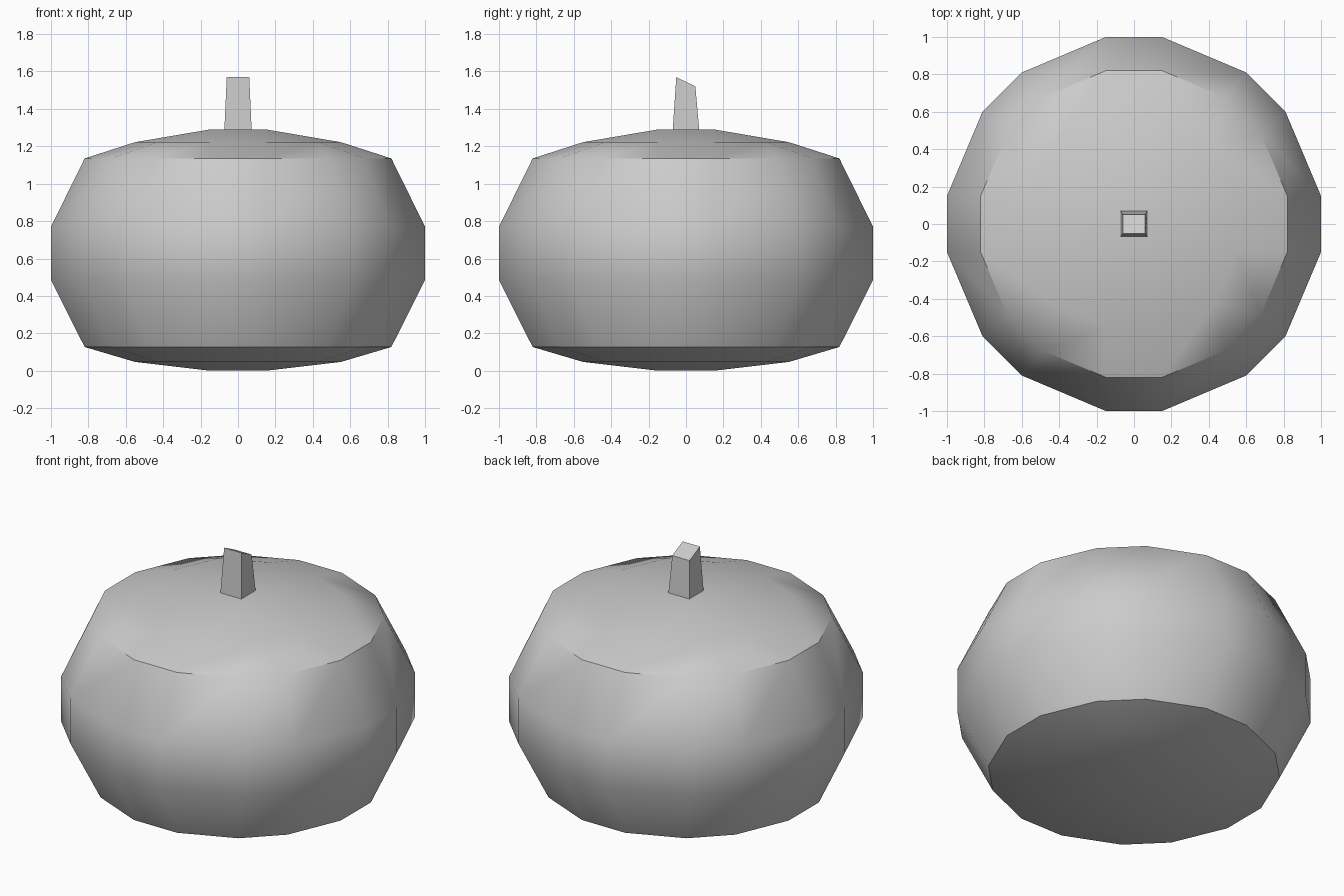
import bpy, bmesh, math

if "Cube" in bpy.data.objects:
    bpy.data.objects.remove(bpy.data.objects["Cube"])

bm = bmesh.new()


def ring(quarter, z):
    """Repeat a quarter profile four times around z, counter-clockwise."""
    verts = []
    for k in range(4):
        c, s = [(1, 0), (0, 1), (-1, 0), (0, -1)][k]
        verts += [bm.verts.new((x * c - y * s, x * s + y * c, z)) for x, y in quarter]
    return verts


WIDE = [(0.15, -1.0), (0.60, -0.81), (0.81, -0.60), (1.0, -0.15)]
SHOULDER = [(0.15, -0.82), (0.48, -0.68), (0.68, -0.48), (0.82, -0.15)]
CAP = [(0.15, -0.55), (0.43, -0.43), (0.55, -0.15)]
CENTRE = [(0.15, -0.15)]

# Side wall: four stacked 16-sided rings
walls = [ring(SHOULDER, 0.127), ring(WIDE, 0.485), ring(WIDE, 0.77), ring(SHOULDER, 1.135)]
for lo, hi in zip(walls, walls[1:]):
    for i in range(16):
        j = (i + 1) % 16
        bm.faces.new((lo[i], lo[j], hi[j], hi[i]))


# Domed quad-grid cap closing the top or bottom
def cap(a, z_mid, z_end):
    b, c = ring(CAP, z_mid), ring(CENTRE, z_end)
    for k in range(4):
        n = (k + 1) % 4
        a0, a1, a2, a3 = a[4 * k:4 * k + 4]
        b0, b1, b2 = b[3 * k:3 * k + 3]
        for f in ((a0, a1, b1, b0), (a1, a2, b1), (a2, a3, b2, b1),
                  (a3, a[4 * n], b[3 * n], b2),
                  (b0, b1, b2, c[k]), (b2, b[3 * n], c[n], c[k])):
            bm.faces.new(f)
    bm.faces.new(c)


cap(walls[-1], 1.222, 1.29)
cap(walls[0], 0.047, 0.0)
bmesh.ops.recalc_face_normals(bm, faces=bm.faces)


def finish(name):
    mesh = bpy.data.meshes.new(name)
    bm.to_mesh(mesh)
    bm.free()
    obj = bpy.data.objects.new(name, mesh)
    bpy.context.collection.objects.link(obj)
    return obj


body = finish("pumpkin_body")
bpy.context.view_layer.objects.active = body
body.select_set(True)
bpy.ops.object.shade_smooth_by_angle(angle=math.radians(42))

# Stem: tapered box with a slanted top
bm = bmesh.new()
bmesh.ops.create_cube(bm, size=2)
for v in bm.verts:
    if v.co.z > 0:
        back = v.co.y > 0
        v.co = (v.co.x * 0.06, 0.05 if back else -0.052, 1.52 if back else 1.57)
    else:
        v.co = (v.co.x * 0.073, v.co.y * 0.071, 1.285)
finish("stem")
